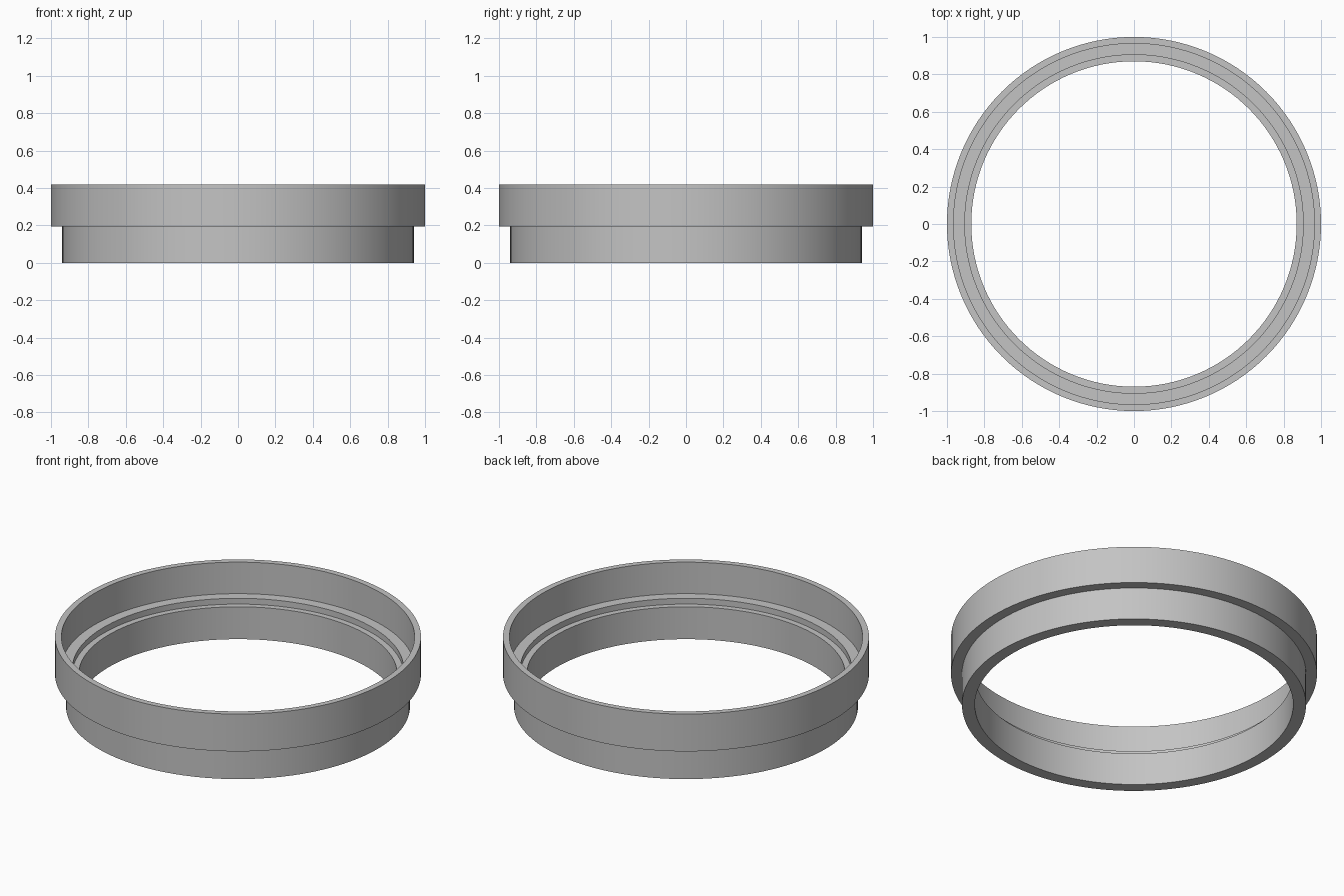
import bpy, bmesh, math
from mathutils import Vector

# Remove the default object
cube = bpy.data.objects.get("Cube")
if cube:
    bpy.data.objects.remove(cube, do_unlink=True)

# Single grey material
grey = bpy.data.materials.new("plain grey")
grey.use_nodes = True
colour = (0.55, 0.55, 0.55, 1)
grey.diffuse_color = colour
grey.node_tree.nodes["Principled BSDF"].inputs["Base Color"].default_value = colour

# Stepped ring wall as (radius, height), from the inner bottom edge outwards
SHOULDER, SEAT, TOP = 0.195, 0.23, 0.42
profile = [
    (0.87, 0), (0.94, 0),                    # underside of the spigot
    (0.94, SHOULDER), (1.0, SHOULDER),       # outer shoulder
    (1.0, TOP), (0.965, TOP),                # upper rim
    (0.965, SEAT), (0.905, SEAT),            # wide inner seat
    (0.905, SHOULDER), (0.87, SHOULDER),     # narrow inner seat
]


def lathe(name, points, segments, material):
    """Revolve a closed profile around the z axis."""
    bm = bmesh.new()
    verts = [bm.verts.new((r, 0, z)) for r, z in points]
    edges = [bm.edges.new((a, b)) for a, b in zip(verts, verts[1:] + verts[:1])]
    bmesh.ops.spin(bm, geom=verts + edges, cent=Vector(), axis=Vector((0, 0, 1)),
                   angle=math.tau, steps=segments, use_merge=True)
    bmesh.ops.remove_doubles(bm, verts=bm.verts[:], dist=0.0001)
    bmesh.ops.recalc_face_normals(bm, faces=bm.faces[:])
    mesh = bpy.data.meshes.new(name)
    bm.to_mesh(mesh)
    bm.free()
    mesh.materials.append(material)
    obj = bpy.data.objects.new(name, mesh)
    bpy.context.collection.objects.link(obj)
    return obj


ring = lathe("stepped_ring", profile, 128, grey)

# Smooth walls with crisp steps
bpy.ops.object.select_all(action="DESELECT")
ring.select_set(True)
bpy.context.view_layer.objects.active = ring
bpy.ops.object.shade_smooth_by_angle(angle=math.radians(30))
